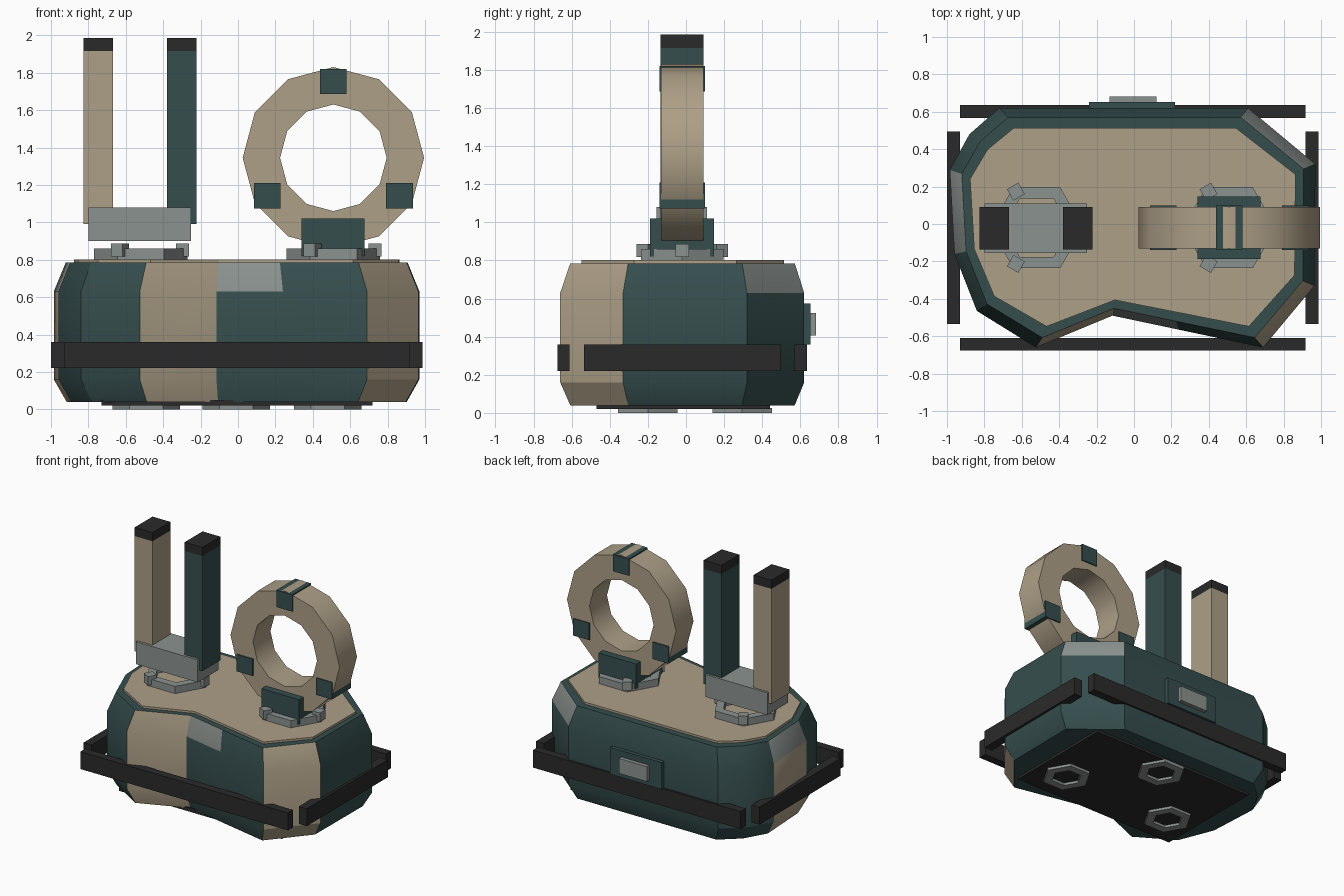
import bpy, bmesh, math
from mathutils import Matrix

cube = bpy.data.objects.get("Cube")
if cube:
    bpy.data.objects.remove(cube, do_unlink=True)


def material(name, rgb):
    m = bpy.data.materials.new(name)
    m.use_nodes = True
    m.diffuse_color = (*rgb, 1)
    m.node_tree.nodes["Principled BSDF"].inputs["Base Color"].default_value = (*rgb, 1)
    return m


GREEN = material("dark_green", (.037, .076, .076))
TAN = material("tan", (.42, .35, .245))
GRAY = material("gray", (.26, .29, .275))
BLACK = material("black", (.023, .023, .023))


def finish(name, bm, mats, smooth=None):
    bmesh.ops.recalc_face_normals(bm, faces=bm.faces)
    me = bpy.data.meshes.new(name)
    bm.to_mesh(me)
    bm.free()
    for m in mats:
        me.materials.append(m)
    ob = bpy.data.objects.new(name, me)
    bpy.context.collection.objects.link(ob)
    if smooth:
        bpy.ops.object.select_all(action='DESELECT')
        ob.select_set(True)
        bpy.context.view_layer.objects.active = ob
        bpy.ops.object.shade_smooth_by_angle(angle=math.radians(smooth))
    return ob


def box(name, mat, x, y, z):
    """Box from (min, max) ranges on each axis."""
    bm = bmesh.new()
    bmesh.ops.create_cube(bm, size=1)
    for v in bm.verts:
        v.co = [(r[0] + r[1]) / 2 + c * (r[1] - r[0]) for c, r in zip(v.co, (x, y, z))]
    return finish(name, bm, [mat])


def loft(bm, rings, closed=False):
    """Skin between point rings; returns rows of faces."""
    loops = [[bm.verts.new(p) for p in r] for r in rings]
    pairs = list(zip(loops, loops[1:]))
    if closed:
        pairs.append((loops[-1], loops[0]))
    n = len(loops[0])
    rows = [[bm.faces.new((a[i], a[(i + 1) % n], b[(i + 1) % n], b[i])) for i in range(n)]
            for a, b in pairs]
    if not closed:
        bm.faces.new(loops[0])
        bm.faces.new(loops[-1])
    return rows


def tube(name, mat, sides, outer, inner, depth, place, smooth=None):
    """Flat-walled ring about local z, from depth[0] to depth[1]."""
    def circle(r, z):
        return [(r * math.cos(math.tau * i / sides), r * math.sin(math.tau * i / sides), z)
                for i in range(sides)]
    bm = bmesh.new()
    lo, hi = depth
    loft(bm, [circle(outer, lo), circle(outer, hi), circle(inner, hi), circle(inner, lo)], True)
    bm.transform(place)
    return finish(name, bm, [mat], smooth)


# Body: notched outline lofted upward, coloured by column
outline = [(-.525, -.66), (-.115, -.49), (.24, -.565), (.69, -.66), (.965, -.33), (.97, .32),
           (.61, .62), (-.72, .62), (-.88, .48), (-.985, .29), (-.96, -.16), (-.84, -.465)]
tan_columns, badge_columns = (0, 3, 9), (1, 5, 9)


def slice_at(z, sx, sy):
    return [(x * sx, y * sy, z) for x, y in outline]


bm = bmesh.new()
rows = loft(bm, [slice_at(.04, .93, .92), slice_at(.16, 1, 1),
                 slice_at(.63, 1, 1), slice_at(.785, .935, .92)])
for level, row in enumerate(rows):
    for column, face in enumerate(row):
        if level == 2 and column in badge_columns:
            face.material_index = 2
        elif column in tan_columns:
            face.material_index = 1
finish("body", bm, [GREEN, TAN, GRAY], 30)

# Deck plate
bm = bmesh.new()
loft(bm, [slice_at(.775, .89, .83), slice_at(.802, .89, .83)])
finish("deck_plate", bm, [TAN])

# Underside plate and hexagonal feet
box("underside_plate", BLACK, (-.73, .72), (-.47, .44), (.02, .05))
for name, x, y in (("right_foot", -.49, -.2), ("back_foot", -.01, .295), ("left_foot", .48, -.2)):
    tube(name, GRAY, 6, .18, .11, (0, .025), Matrix.Translation((x, y, 0)))

# Bumper bars
bar_z = (.22, .36)
box("front_bumper", BLACK, (-.93, .917), (-.675, -.61), bar_z)
box("back_bumper", BLACK, (-.93, .917), (.568, .635), bar_z)
box("right_bumper", BLACK, (-1, -.93), (-.535, .495), bar_z)
box("left_bumper", BLACK, (.917, .987), (-.535, .495), bar_z)

# Back panel
box("back_panel", GREEN, (-.24, .22), (.6, .652), (.36, .575))
box("back_button", GRAY, (-.13, .12), (.64, .683), (.405, .525))

# Hexagonal mounts with three lugs each
for side, cx in (("right", -.52), ("left", .51)):
    centre = Matrix.Translation((cx, -.02, 0))
    tube(side + "_mount", GRAY, 6, .25, .18, (.80, .86), centre)
    for i in range(3):
        bm = bmesh.new()
        bmesh.ops.create_cube(bm, size=.07)
        bm.transform(centre @ Matrix.Rotation(math.tau * i / 3, 4, 'Z')
                     @ Matrix.Translation((.223, 0, .852)))
        finish(f"{side}_lug_{i + 1}", bm, [GRAY])

# Twin towers in a bracket
box("tower_bracket", GRAY, (-.80, -.25), (-.155, .11), (.90, 1.08))
for name, mat, x in (("outer_tower", TAN, (-.825, -.667)), ("inner_tower", GREEN, (-.38, -.222))):
    box(name, mat, x, (-.135, .092), (.99, 1.915))
    box(name + "_cap", BLACK, x, (-.135, .092), (1.915, 1.985))

# Upright ring with clips
hub = (.51, -.02, 1.345)
tube("ring", TAN, 12, .485, .285, (-.111, .111),
     Matrix.Translation(hub) @ Matrix.Rotation(math.pi / 2, 4, 'X'), 31)
for i, degrees in enumerate((90, 210, 330)):
    x = hub[0] + .408 * math.cos(math.radians(degrees))
    z = hub[2] + .408 * math.sin(math.radians(degrees))
    box(f"ring_clip_{i + 1}", GREEN, (x - .071, x + .071), (-.14, .1), (z - .068, z + .068))
box("ring_holder", GREEN, (.34, .675), (-.188, .147), (.82, 1.02))
